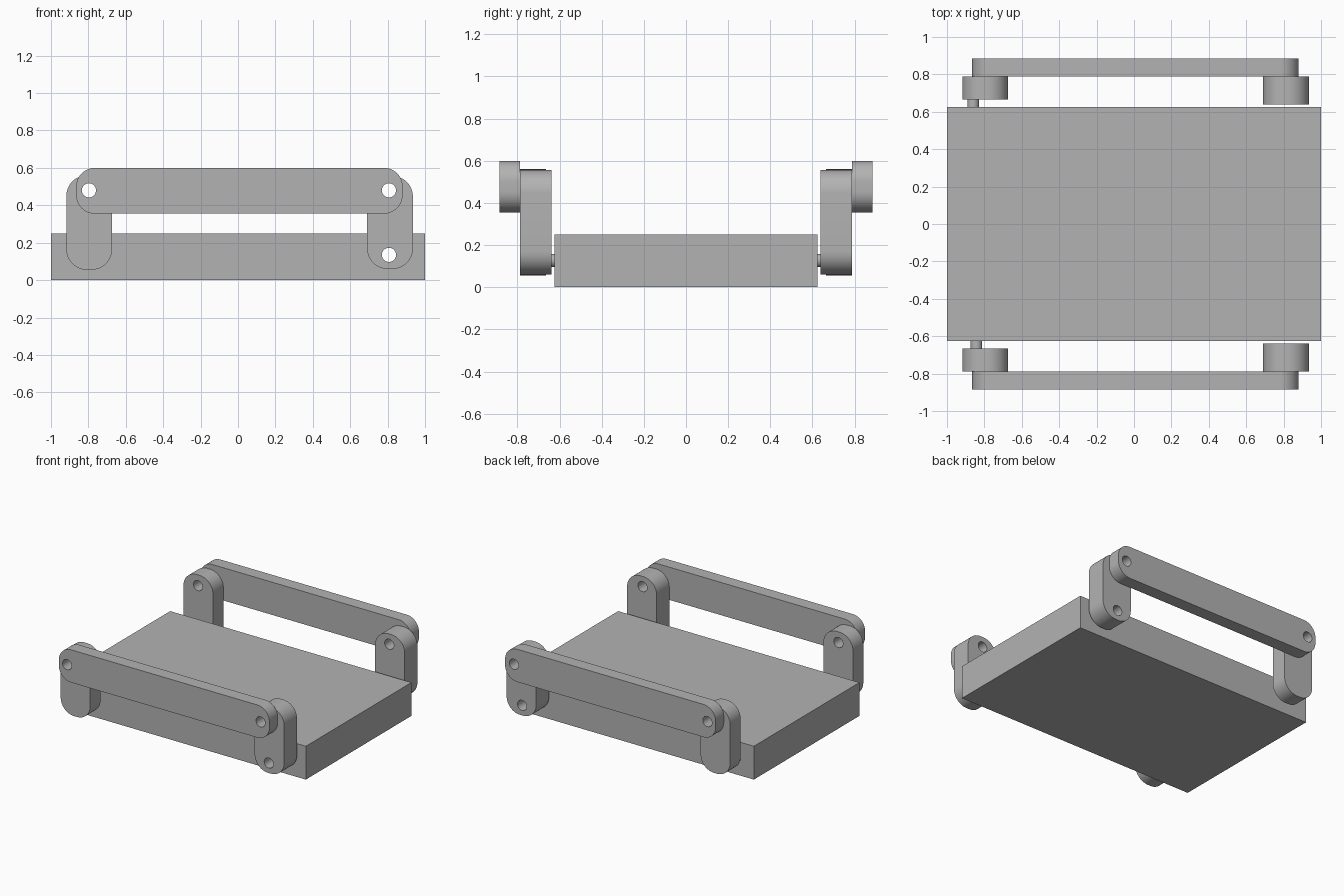
import bpy
import bmesh
from math import cos, sin, pi, radians

cube = bpy.data.objects.get("Cube")
if cube:
    bpy.data.objects.remove(cube, do_unlink=True)

grey = bpy.data.materials.new("plain_grey")
grey.use_nodes = True
colour = (0.45, 0.45, 0.45, 1)
grey.diffuse_color = colour
grey.node_tree.nodes["Principled BSDF"].inputs["Base Color"].default_value = colour

HOLE = 0.038


def circle(cx, cz, r, steps=32):
    return [(cx + r * cos(2 * pi * i / steps), cz + r * sin(2 * pi * i / steps))
            for i in range(steps)]


def rounded_rect(x0, x1, z0, z1, r, steps=12):
    if r == 0:
        return [(x0, z0), (x1, z0), (x1, z1), (x0, z1)]
    corners = [(x1 - r, z1 - r), (x0 + r, z1 - r), (x0 + r, z0 + r), (x1 - r, z0 + r)]
    return [(cx + r * cos(pi / 2 * (k + i / steps)), cz + r * sin(pi / 2 * (k + i / steps)))
            for k, (cx, cz) in enumerate(corners) for i in range(steps + 1)]


def plate(name, outline, y0, y1, holes=()):
    """Profile in the xz plane with round holes, extruded from y0 to y1."""
    curve = bpy.data.curves.new(name, "CURVE")
    curve.dimensions = "2D"
    curve.fill_mode = "BOTH"
    curve.extrude = abs(y1 - y0) / 2
    for loop in [outline] + [circle(x, z, HOLE) for x, z in holes]:
        spline = curve.splines.new("POLY")
        spline.points.add(len(loop) - 1)
        for point, (x, z) in zip(spline.points, loop):
            point.co = (x, z, 0, 1)
        spline.use_cyclic_u = True
    temp = bpy.data.objects.new(name + "_profile", curve)
    bpy.context.scene.collection.objects.link(temp)
    bpy.context.view_layer.update()
    depsgraph = bpy.context.evaluated_depsgraph_get()
    mesh = bpy.data.meshes.new_from_object(temp.evaluated_get(depsgraph))
    bpy.data.objects.remove(temp, do_unlink=True)
    bpy.data.curves.remove(curve)

    # Weld the caps to the walls
    bm = bmesh.new()
    bm.from_mesh(mesh)
    bmesh.ops.remove_doubles(bm, verts=bm.verts, dist=0.0001)
    bmesh.ops.recalc_face_normals(bm, faces=bm.faces)
    bm.to_mesh(mesh)
    bm.free()
    mesh.materials.clear()
    mesh.materials.append(grey)

    obj = bpy.data.objects.new(name, mesh)
    obj.rotation_euler.x = radians(90)
    obj.location.y = (y0 + y1) / 2
    bpy.context.scene.collection.objects.link(obj)
    bpy.ops.object.select_all(action="DESELECT")
    obj.select_set(True)
    bpy.context.view_layer.objects.active = obj
    bpy.ops.object.shade_smooth_by_angle(angle=radians(30))
    return obj


# Slab, drilled through for the left pivot
LEFT, RIGHT, TOP, LOW = 0.807, -0.797, 0.48, 0.135
plate("base_slab", rounded_rect(-1, 1, 0, 0.25, 0), -0.625, 0.625, [(LEFT, LOW)])

# A linkage on the front and on the back
for side, s, pin_x in (("front", -1, -0.843), ("back", 1, -0.86)):
    plate(side + "_bar", rounded_rect(-0.865, 0.88, 0.355, 0.6, 0.1),
          s * 0.788, s * 0.885, [(RIGHT, TOP), (LEFT, TOP)])
    plate(side + "_left_arm", rounded_rect(0.69, 0.935, 0.06, 0.557, 0.11),
          s * 0.638, s * 0.788, [(LEFT, TOP), (LEFT, LOW)])
    plate(side + "_right_arm", rounded_rect(-0.918, -0.673, 0.055, 0.56, 0.11),
          s * 0.665, s * 0.788, [(RIGHT, TOP)])
    plate(side + "_pivot_pin", circle(pin_x, 0.127, 0.031), s * 0.615, s * 0.675)
